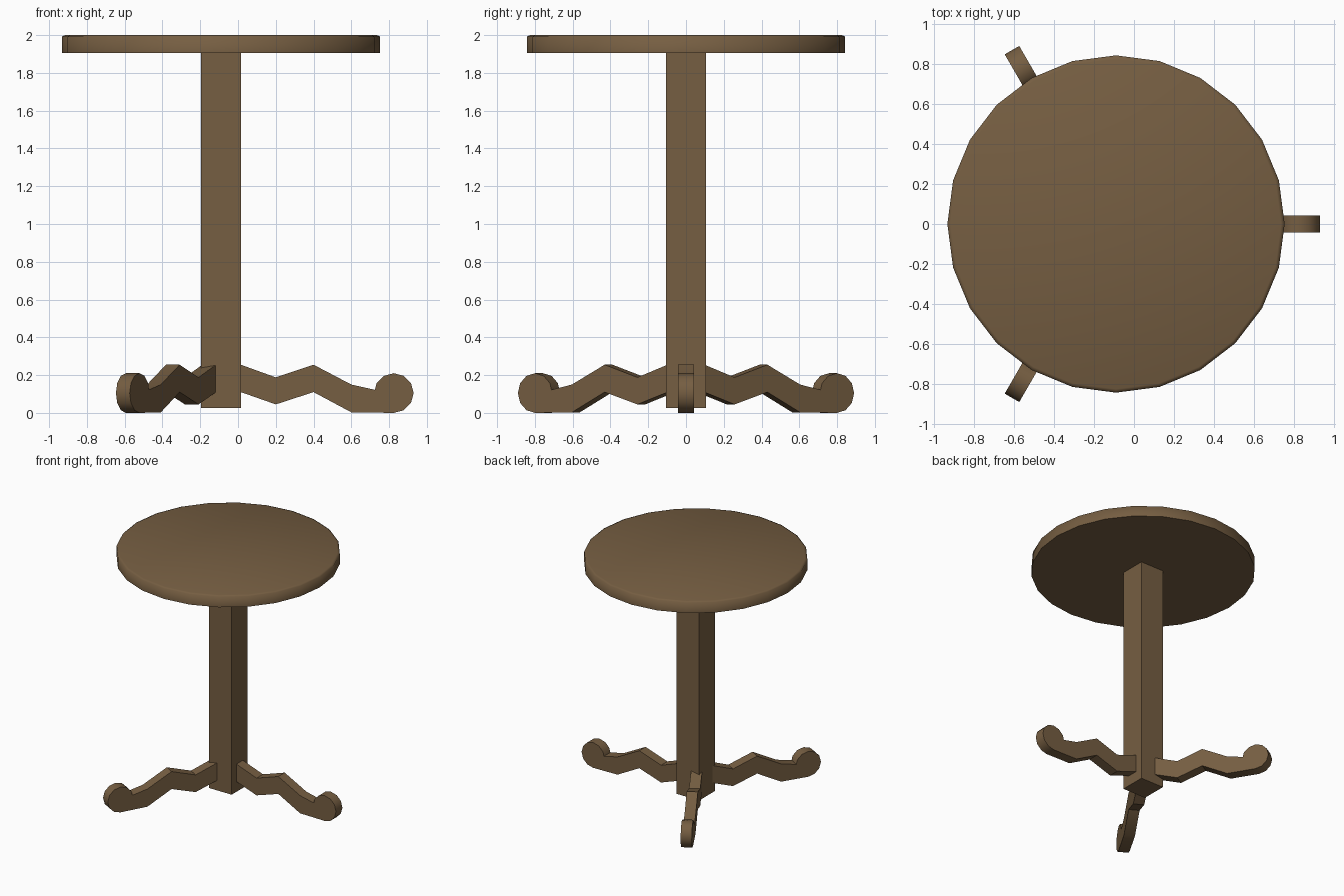
import bpy, bmesh, math

if "Cube" in bpy.data.objects:
    bpy.data.objects.remove(bpy.data.objects["Cube"])

wood = bpy.data.materials.new("brown wood")
wood.diffuse_color = (0.18, 0.112, 0.054, 1)
wood.use_nodes = True
wood.node_tree.nodes["Principled BSDF"].inputs["Base Color"].default_value = wood.diffuse_color

CX = -0.09  # axis of the column and top


def finish(name, bm, sharp):
    """Turn a bmesh into a smooth object, with edges made sharp by a rule."""
    bmesh.ops.recalc_face_normals(bm, faces=bm.faces)
    for f in bm.faces:
        f.smooth = True
    for e in bm.edges:
        e.smooth = not sharp(e)
    mesh = bpy.data.meshes.new(name)
    bm.to_mesh(mesh)
    bm.free()
    mesh.materials.append(wood)
    ob = bpy.data.objects.new(name, mesh)
    bpy.context.collection.objects.link(ob)
    return ob


def stack(name, sides, turn, rings, sharp):
    """Capped solid from (radius, height) rings."""
    bm = bmesh.new()
    loops = []
    for r, z in rings:
        angles = [turn + 2 * math.pi * i / sides for i in range(sides)]
        loops.append([bm.verts.new((CX + r * math.cos(a), r * math.sin(a), z)) for a in angles])
    for low, high in zip(loops, loops[1:]):
        for i in range(sides):
            j = (i + 1) % sides
            bm.faces.new((low[i], low[j], high[j], high[i]))
    bm.faces.new(loops[0])
    bm.faces.new(loops[-1])
    return finish(name, bm, sharp)


def level_at(*heights):
    return lambda e: all(any(abs(v.co.z - h) < 1e-4 for h in heights) for v in e.verts)


# Round top with a softened upper rim
stack("table_top", 24, 0, [(0.843, 1.905), (0.843, 1.992), (0.825, 2.0)], level_at(1.905))

# Square column, shaded smoothly around its corners
stack("column", 4, math.pi / 4, [(0.105 * math.sqrt(2), 0.025), (0.105 * math.sqrt(2), 1.905)],
      level_at(0.025, 1.905))

# Leg profile: zigzag bar ending in a round foot
foot = [(0.81 + 0.105 * math.cos(math.radians(a)), 0.105 + 0.105 * math.sin(math.radians(a)))
        for a in range(150, -91, -30)]
profile = ([(0, 0.255), (0.185, 0.188), (0.385, 0.255), (0.585, 0.15), (0.71, 0.122)]
           + foot
           + [(0.585, 0.003), (0.385, 0.11), (0.185, 0.045), (0, 0.11)])


def leg(name, x, y, angle):
    bm = bmesh.new()
    front = [bm.verts.new((px, -0.042, pz)) for px, pz in profile]
    face = bm.faces.new(front)
    new = bmesh.ops.extrude_face_region(bm, geom=[face])["geom"]
    bmesh.ops.translate(bm, vec=(0, 0.084, 0),
                        verts=[v for v in new if isinstance(v, bmesh.types.BMVert)])
    bm.normal_update()
    bmesh.ops.recalc_face_normals(bm, faces=bm.faces)
    ob = finish(name, bm, lambda e: e.calc_face_angle(3.14) > math.radians(32))
    ob.location = (x, y, 0)
    ob.rotation_euler.z = math.radians(angle)


leg("right_leg", 0.015, 0, 0)
leg("back_left_leg", -0.1525, 0.0766, 120)
leg("front_left_leg", -0.1525, -0.0766, 240)
